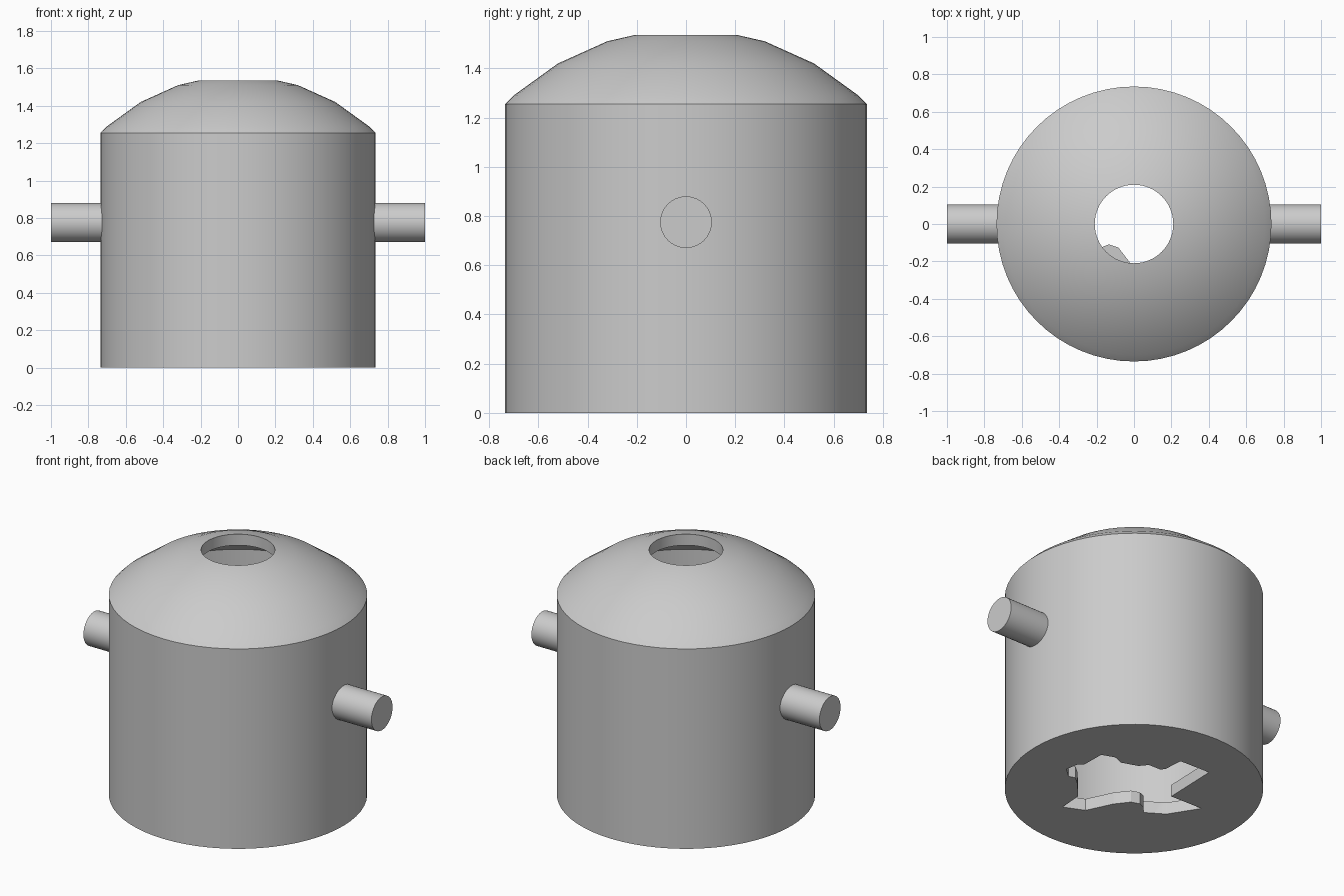
import bpy, bmesh, math
from mathutils import Vector, Matrix

if "Cube" in bpy.data.objects:
    bpy.data.objects.remove(bpy.data.objects["Cube"], do_unlink=True)

SEGMENTS = 64
RADIUS, INNER = 0.735, 0.66
SEAM, INNER_SEAM = 1.255, 1.23
FLOOR = 0.075

grey = bpy.data.materials.new("plain_grey")
grey.use_nodes = True
colour = (0.6, 0.6, 0.6, 1)
grey.diffuse_color = colour
grey.node_tree.nodes["Principled BSDF"].inputs["Base Color"].default_value = colour


def make_object(name, bm):
    bmesh.ops.remove_doubles(bm, verts=bm.verts, dist=0.0001)
    bmesh.ops.recalc_face_normals(bm, faces=bm.faces)
    mesh = bpy.data.meshes.new(name)
    bm.to_mesh(mesh)
    bm.free()
    obj = bpy.data.objects.new(name, mesh)
    bpy.context.collection.objects.link(obj)
    mesh.materials.append(grey)
    return obj


def lathe(name, profile, closed=False):
    """Spin an (r, z) profile around the z axis."""
    bm = bmesh.new()
    verts = [bm.verts.new((r, 0, z)) for r, z in profile]
    edges = [bm.edges.new(pair) for pair in zip(verts, verts[1:])]
    if closed:
        edges.append(bm.edges.new((verts[-1], verts[0])))
    bmesh.ops.spin(bm, geom=verts + edges, cent=(0, 0, 0), axis=(0, 0, 1),
                   angle=math.tau, steps=SEGMENTS, use_merge=True)
    return make_object(name, bm)


def activate(obj):
    bpy.ops.object.select_all(action="DESELECT")
    obj.select_set(True)
    bpy.context.view_layer.objects.active = obj


def smooth(obj):
    activate(obj)
    bpy.ops.object.shade_smooth_by_angle(angle=math.radians(30))


# Hollow cylindrical body with a floor
body = lathe("body", [(0, 0), (RADIUS, 0), (RADIUS, SEAM),
                      (INNER, INNER_SEAM), (INNER, FLOOR), (0, FLOOR)])

# Irregular opening through the floor, outlined in hundredths of a unit
outline = [(-38, -23), (-32, -28), (-28, -28), (-18, -39), (-10, -36),
           (-7, -30), (3, -26), (9, -27), (15, -22), (18, -22), (27, -31),
           (43, -18), (21, 9), (38, 23), (18, 29), (5, 27), (5, 21), (3, 17),
           (-2, 15), (-12, 17), (-28, 24), (-41, 20), (-32, 8),
           (-32, -6), (-33, -13), (-37, -15)]
bm = bmesh.new()
face = bm.faces.new([bm.verts.new((x / 100, y / 100, -0.1)) for x, y in outline])
sides = bmesh.ops.extrude_face_region(bm, geom=[face])
bmesh.ops.translate(bm, vec=(0, 0, 0.3),
                    verts=[v for v in sides["geom"] if isinstance(v, bmesh.types.BMVert)])
bmesh.ops.rotate(bm, verts=bm.verts, matrix=Matrix.Rotation(math.radians(139), 3, "Z"))
cutter = make_object("floor_cutter", bm)
cutter.hide_render = True
activate(body)
cut = body.modifiers.new("floor_opening", "BOOLEAN")
cut.operation = "DIFFERENCE"
cut.solver = "EXACT"
cut.object = cutter
bpy.ops.object.modifier_apply(modifier=cut.name)
bpy.data.objects.remove(cutter, do_unlink=True)
smooth(body)

# Domed top with a round hole
dome = lathe("dome", [(RADIUS, SEAM), (0.7, 1.29), (0.52, 1.42), (0.32, 1.51),
                      (0.21, 1.535), (0.21, 1.465), (0.3, 1.44), (0.48, 1.36),
                      (INNER, INNER_SEAM)], closed=True)
smooth(dome)

# Side pegs
for name, side in (("left_peg", 1), ("right_peg", -1)):
    bm = bmesh.new()
    bmesh.ops.create_cone(bm, cap_ends=True, segments=32, radius1=0.105,
                          radius2=0.105, depth=0.3)
    bmesh.ops.transform(bm, verts=bm.verts,
                        matrix=Matrix.Translation(Vector((side * 0.85, 0, 0.775)))
                        @ Matrix.Rotation(math.pi / 2, 4, "Y"))
    smooth(make_object(name, bm))
